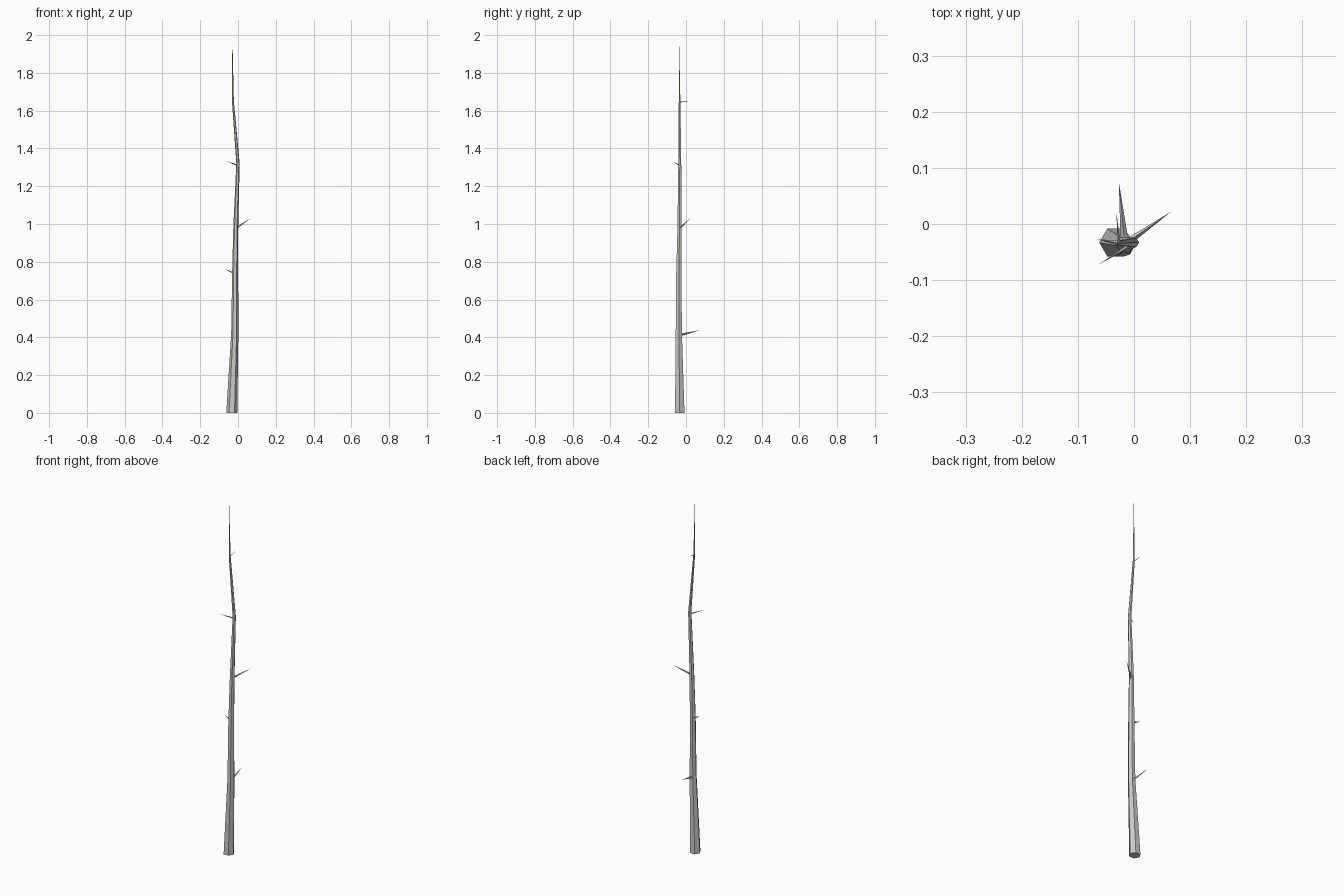
import bpy, bmesh, math
from mathutils import Vector

if "Cube" in bpy.data.objects:
    bpy.data.objects.remove(bpy.data.objects["Cube"])


def taper_tube(name, path, sides, horizontal=False):
    """Tube through (x, y, z, radius) points; zero radius gives a pointed tip."""
    bm = bmesh.new()
    pts = [Vector(p[:3]) for p in path]
    d = (pts[-1] - pts[0]).normalized()
    if horizontal:
        u, v = Vector((1, 0, 0)), Vector((0, 1, 0))
    else:
        u = d.cross(Vector((0, 0, 1))).normalized()
        v = u.cross(d) * -1
    rings = []
    for c, p in zip(pts, path):
        r = p[3]
        if r == 0:
            rings.append([bm.verts.new(c)])
        else:
            rings.append([bm.verts.new(c + r * (math.cos(a) * u + math.sin(a) * v))
                          for a in (math.tau * i / sides for i in range(sides))])
    for a, b in zip(rings, rings[1:]):
        for i in range(sides):
            j = (i + 1) % sides
            if len(b) == 1:
                bm.faces.new((a[i], a[j], b[0]))
            else:
                bm.faces.new((a[i], a[j], b[j], b[i]))
    bm.faces.new(rings[0][::-1])
    bmesh.ops.recalc_face_normals(bm, faces=bm.faces)
    me = bpy.data.meshes.new(name)
    bm.to_mesh(me)
    bm.free()
    ob = bpy.data.objects.new(name, me)
    bpy.context.collection.objects.link(ob)
    return ob


# Crooked six-sided trunk
taper_tube("trunk", [
    (-0.033, -0.033, 0.00, 0.029),
    (-0.017, -0.038, 0.42, 0.019),
    (-0.015, -0.038, 0.74, 0.016),
    (-0.012, -0.034, 0.98, 0.013),
    (0.000, -0.033, 1.32, 0.009),
    (-0.027, -0.034, 1.65, 0.005),
    (-0.030, -0.037, 2.00, 0.0),
], 6, horizontal=True)

# Short pointed twigs: base centre, tip, base radius
twigs = [
    ((-0.017, -0.030, 0.413), (-0.027, 0.075, 0.438), 0.007),
    ((-0.022, -0.035, 0.740), (-0.066, -0.027, 0.760), 0.005),
    ((-0.008, -0.030, 0.980), (0.066, 0.022, 1.030), 0.006),
    ((0.000, -0.034, 1.310), (-0.063, -0.072, 1.333), 0.004),
    ((-0.027, -0.034, 1.645), (-0.031, 0.018, 1.652), 0.003),
]
for i, (base, tip, r) in enumerate(twigs):
    taper_tube(f"twig_{i + 1}", [(*base, r), (*tip, 0)], 4)
